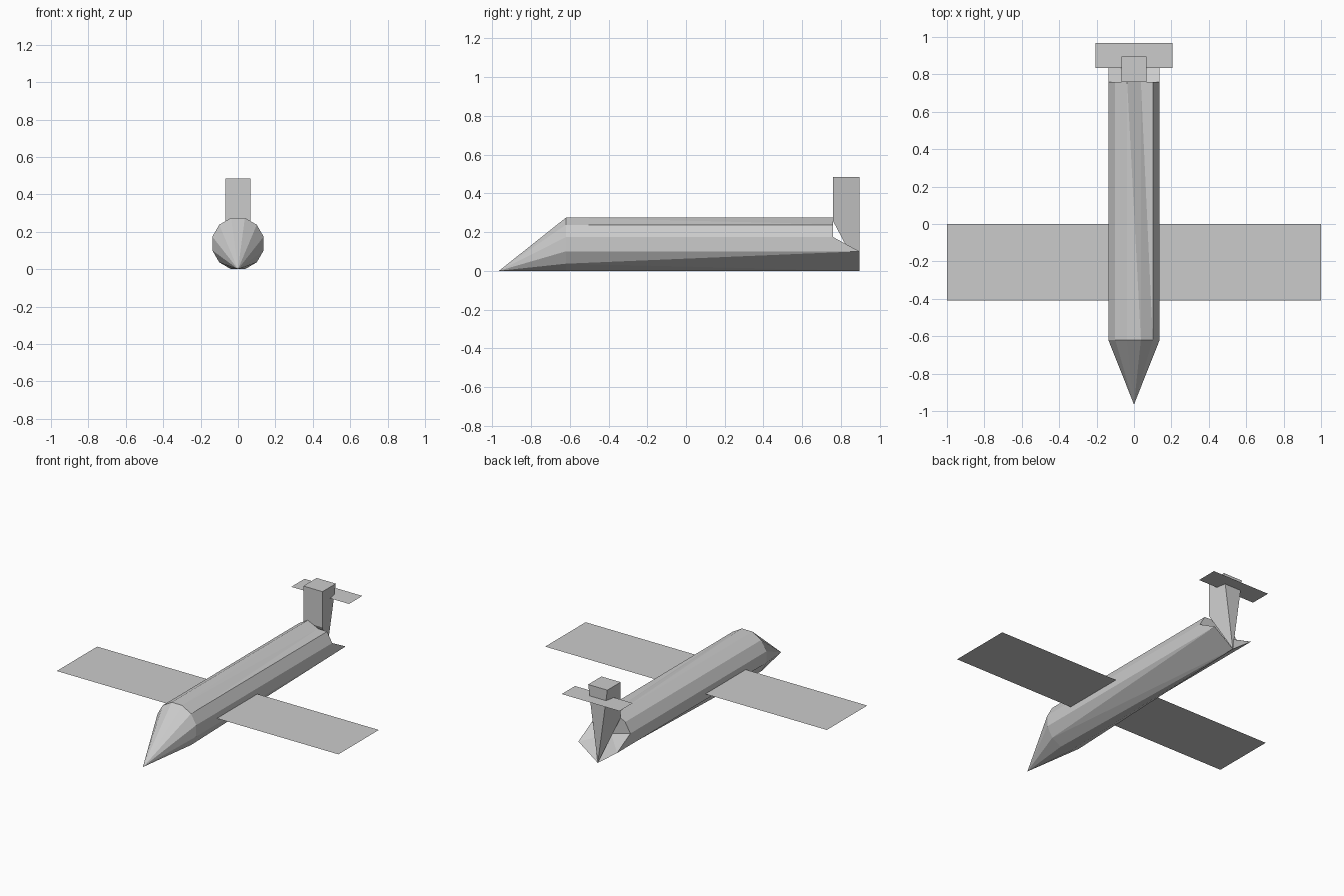
import bpy, math

if "Cube" in bpy.data.objects:
    bpy.data.objects.remove(bpy.data.objects["Cube"])

R, CZ = 0.142, 0.137      # fuselage radius and centre height
Y_NOSE, Y_TAIL, Y_END = -0.62, 0.76, 0.895


def make(name, verts, faces):
    mesh = bpy.data.meshes.new(name)
    mesh.from_pydata(verts, [], faces)
    mesh.validate()
    mesh.update()
    obj = bpy.data.objects.new(name, mesh)
    bpy.context.collection.objects.link(obj)
    return obj


def plate(name, half_x, y0, y1, z):
    return make(name, [(-half_x, y0, z), (half_x, y0, z),
                       (half_x, y1, z), (-half_x, y1, z)], [(0, 1, 2, 3)])


# Twelve-sided section with flat sides, top and bottom
ring = [(R * math.cos(math.radians(15 + 30 * i)),
         CZ + R * math.sin(math.radians(15 + 30 * i))) for i in range(12)]

# Tail ring: lower corners sweep back, the keel gathers to a point
tail = [(x, Y_TAIL, z) for x, z in ring]
tail[2] = (ring[2][0], Y_TAIL, 0.24)          # dented corner beside the fin
for i in (6, 11):
    tail[i] = (ring[i][0], Y_END, ring[i][1])
for i in (7, 8, 9, 10):
    tail[i] = (0, Y_END, 0)

# Fuselage: drooped nose tip, tube and recessed tail end
verts = [(x, Y_NOSE, z) for x, z in ring] + tail
verts += [(0, -0.965, 0), (0, Y_TAIL, CZ)]
faces = []
for i in range(12):
    j = (i + 1) % 12
    faces.append((i, 24, j))
    faces.append((i, j, 12 + j))
    faces.append((i, 12 + j, 12 + i))
    if i not in (7, 8, 9):
        faces.append((12 + i, 12 + j, 25))
make("fuselage", verts, faces)

# Tail fin: box top tapering to the keel point at the rear
w, top, low = 0.068, 0.485, 0.255
make("tail_fin",
     [(-w, Y_TAIL, low), (w, Y_TAIL, low), (w, Y_TAIL, top), (-w, Y_TAIL, top),
      (w, Y_END, top), (-w, Y_END, top), (0, Y_END, 0)],
     [(0, 1, 2, 3), (3, 2, 4, 5), (1, 6, 4, 2), (0, 3, 5, 6), (5, 4, 6), (0, 6, 1)])

# Thin wing and tailplane
plate("wing", 1.0, -0.41, 0.0, CZ)
plate("tailplane", 0.205, 0.833, 0.968, 0.415)
